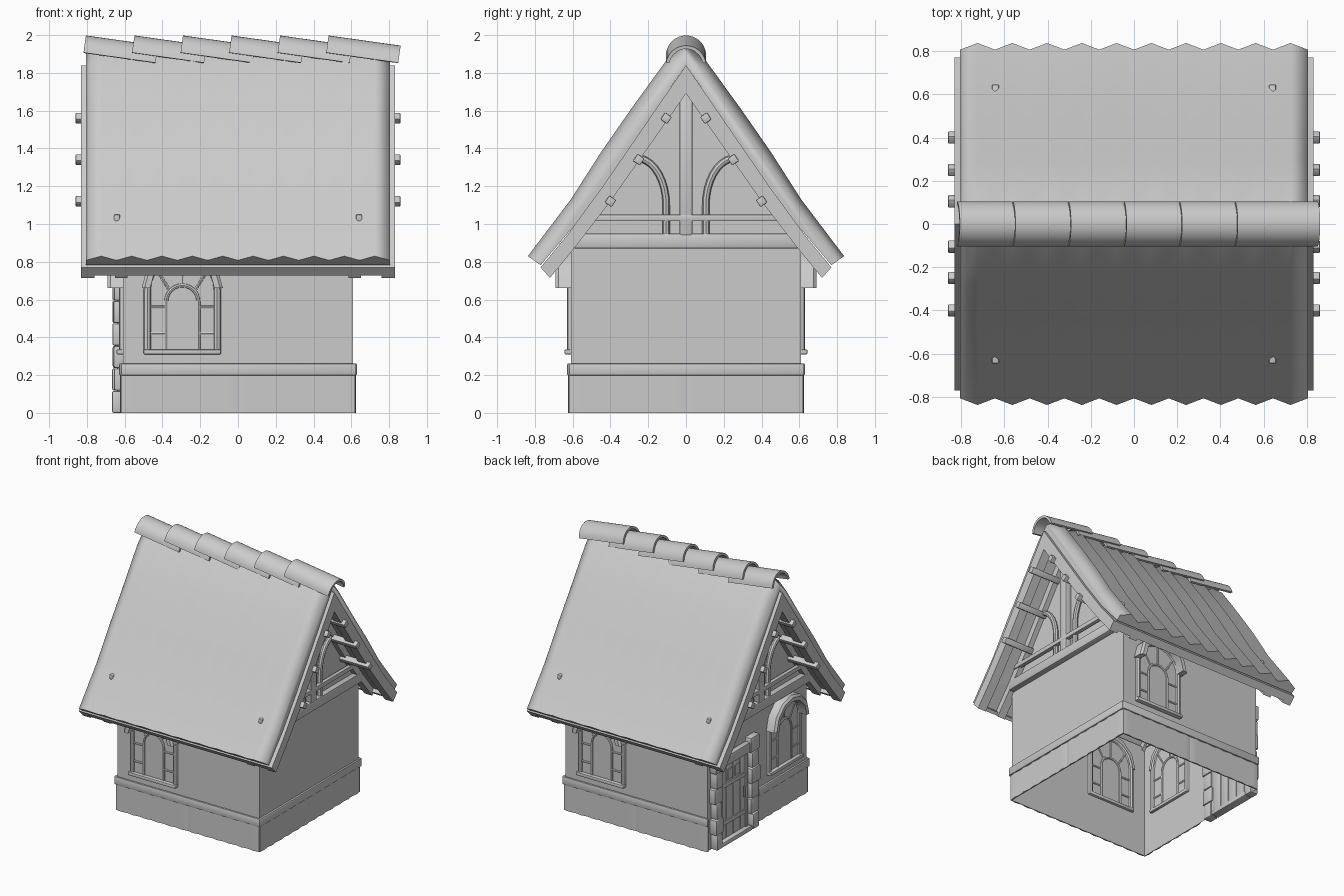
import bpy, bmesh, random
from math import sin, cos, pi, radians
from mathutils import Matrix, Vector

random.seed(4)
cube = bpy.data.objects.get("Cube")
if cube:
    bpy.data.objects.remove(cube, do_unlink=True)

grey = bpy.data.materials.new("plain grey")
grey.use_nodes = True
grey.diffuse_color = (0.6, 0.6, 0.6, 1)
grey.node_tree.nodes["Principled BSDF"].inputs["Base Color"].default_value = (0.6, 0.6, 0.6, 1)


def finish(name, bm, smooth=32, bevel=0, place=None):
    if bevel:
        bmesh.ops.bevel(bm, geom=bm.edges[:], offset=bevel, segments=2, profile=0.5, affect='EDGES')
    bmesh.ops.recalc_face_normals(bm, faces=bm.faces[:])
    mesh = bpy.data.meshes.new(name)
    bm.to_mesh(mesh)
    bm.free()
    mesh.materials.append(grey)
    obj = bpy.data.objects.new(name, mesh)
    bpy.context.collection.objects.link(obj)
    if place:
        obj.matrix_world = place
    if smooth:
        bpy.ops.object.select_all(action='DESELECT')
        obj.select_set(True)
        bpy.context.view_layer.objects.active = obj
        bpy.ops.object.shade_smooth_by_angle(angle=radians(smooth))


def loft(name, rings, smooth=32, bevel=0, place=None):
    """Skin a list of closed rings that share one point count."""
    bm = bmesh.new()
    rows = [[bm.verts.new(p) for p in ring] for ring in rings]
    n = len(rows[0])
    for a, b in zip(rows, rows[1:]):
        for i in range(n):
            j = (i + 1) % n
            bm.faces.new((a[i], a[j], b[j], b[i]))
    bm.faces.new(rows[0])
    bm.faces.new(rows[-1])
    finish(name, bm, smooth, bevel, place)


def box(name, lo, hi, bevel=0, place=None):
    ring = [(lo[0], lo[1]), (hi[0], lo[1]), (hi[0], hi[1]), (lo[0], hi[1])]
    loft(name, [[(x, y, z) for x, y in ring] for z in (lo[2], hi[2])], 32 if bevel else 0, bevel, place)


def prism_x(name, outline, x0, x1):
    loft(name, [[(x, y, z) for y, z in outline] for x in (x0, x1)], 0)


def tube(name, path, r, place=None, sides=8):
    """Round bar along a flat path of points."""
    pts = [Vector(p) for p in path]
    plane = Vector((1, 0, 0)) if all(abs(p.x - pts[0].x) < 1e-5 for p in pts) else Vector((0, 1, 0))
    rings = []
    for i, p in enumerate(pts):
        t = (pts[min(i + 1, len(pts) - 1)] - pts[max(i - 1, 0)]).normalized()
        side = t.cross(plane).normalized()
        rings.append([p + r * (side * cos(2 * pi * k / sides) + plane * sin(2 * pi * k / sides))
                      for k in range(sides)])
    loft(name, rings, place=place)


def chevron(upper, lower):
    """Closed outline between two half profiles mirrored about the ridge."""
    half = lambda pts: [(-y, z) for y, z in pts[:0:-1]] + list(pts)
    return half(upper) + half(lower)[::-1]


# Walls as one open-bottomed sheet, with gables rising under the roof
W = 0.61
bm = bmesh.new()
foot = {(i, j): bm.verts.new((i * W, j * W, 0)) for i in (-1, 1) for j in (-1, 1)}
head = {(i, j): bm.verts.new((i * W, j * W, 0.88)) for i in (-1, 1) for j in (-1, 1)}
for s in (-1, 1):
    peak = bm.verts.new((s * W, 0, 1.76))
    bm.faces.new((foot[s, -1], foot[s, 1], head[s, 1], peak, head[s, -1]))
    bm.faces.new((foot[-1, s], foot[1, s], head[1, s], head[-1, s]))
finish("walls", bm, 0)

# Ribbed plinth panels and the rounded sill beam above; the right side stops at the doorway
for name, turn, starts in (("front", 0, (-0.62, 0)), ("left", 90, (-0.62, 0)),
                           ("back", 180, (-0.62, 0)), ("right", -90, (0,))):
    place = Matrix.Rotation(radians(turn), 4, 'Z')
    for start in starts:
        ribs = [(start + 0.62 * k / 12, -0.616 - 0.008 * (k % 2)) for k in range(13)]
        ring = ribs + [(start + 0.62, -0.611), (start, -0.611)]
        loft("plinth_panel_" + name, [[(x, y, z) for x, y in ring] for z in (0, 0.2)], 45, place=place)
    box("sill_beam_" + name, (starts[0], -0.63, 0.198), (0.626, -0.611, 0.262), 0.008, place)

# Roof covering: ridged boards running down the slope
over = [(0, 1.95), (0.105, 1.865), (0.29, 1.61), (0.45, 1.38), (0.61, 1.13), (0.837, 0.83)]
under = [(0, 1.84), (0.07, 1.74), (0.27, 1.43), (0.41, 1.24), (0.55, 1.04), (0.77, 0.782)]
rings = []
for i in range(21):
    rise = 1 if i % 2 else 0.54
    top = [(a + (c - a) * rise, b + (d - b) * rise) for (a, b), (c, d) in zip(under, over)]
    rings.append([(-0.804 + 0.0804 * i, y, z) for y, z in chevron(top, under)])
loft("roof_covering", rings, 70)

# Roof deck, verge boards, wall rafters and eave boards
high = [(0, 1.84), (0.44, 1.2), (0.63, 0.94), (0.77, 0.77)]
deep = [(0, 1.69), (0.4, 1.12), (0.585, 0.88), (0.72, 0.715)]
mid = [(a + (c - a) * 0.4, b + (d - b) * 0.4) for (a, b), (c, d) in zip(high, deep)]
prism_x("roof_deck", chevron(high, mid), -0.8, 0.8)
for s, side in ((-1, "right"), (1, "left")):
    prism_x("verge_board_" + side, chevron(high, deep), s * 0.76, s * 0.83)
    prism_x("wall_rafter_" + side, chevron(high, deep), s * 0.585, s * 0.65)
    eave = [(0.768, 0.77), (0.731, 0.728), (0.716, 0.746), (0.753, 0.79)]
    prism_x("eave_board_" + ("back" if s > 0 else "front"), [(s * y, z) for y, z in eave], -0.82, 0.82)

# Ridge tiles: overlapping tilted half pipes
for i in range(6):
    place = Matrix.Translation((-0.82 + 0.257 * i, 0, 1.893)) @ Matrix.Rotation(radians(8), 4, 'Y')
    arc = [radians(8 + 164 * k / 16) for k in range(17)]
    ring = [(0.106 * cos(a), 0.106 * sin(a)) for a in arc] + [(0.088 * cos(a), 0.088 * sin(a)) for a in arc[::-1]]
    loft("ridge_tile", [[(x, y, z) for y, z in ring] for x in (0, 0.385)], place=place)

# Gable timber framing
for s, side in ((-1, "right"), (1, "left")):
    def beam(name, y, z, bevel):
        xa, xb = sorted((s * 0.6, s * 0.655))
        box(name + "_" + side, (xa, y[0], z[0]), (xb, y[1], z[1]), bevel)
    beam("tie_beam", (-0.6, 0.6), (0.87, 0.95), 0.014)
    beam("king_post", (-0.035, 0.035), (0.94, 1.7), 0.01)
    box("collar_bar_" + side, (s * 0.641 - 0.016, -0.645, 1.015), (s * 0.641 + 0.016, 0.645, 1.05), 0.006)
    for m in (-1, 1):
        arc = [(s * 0.63, m * (0.265 - 0.16 * cos(a)), 1.1 + 0.25 * sin(a))
               for a in [radians(82 * k / 8) for k in range(9)]]
        tube("curved_brace_" + side, [(s * 0.63, m * 0.105, 0.94)] + arc, 0.019)
        # Short purlin ends running out past the verge
        for y, z in ((0.4, 1.12), (0.25, 1.34), (0.105, 1.56)):
            place = Matrix.Translation((s * 0.73, m * y, z)) @ Matrix.Rotation(-m * radians(55), 4, 'X')
            box("purlin_" + side, (-0.13, -0.022, -0.022), (0.13, 0.022, 0.022), 0.005, place)


def arch(r, spring, foot, depth=0.0, n=12):
    curve = [(r * cos(pi * k / n), depth, spring + r * sin(pi * k / n)) for k in range(n + 1)]
    return [(r, depth, foot)] + curve + [(-r, depth, foot)]


# Arched windows with hoods
def window(side, x, y, turn):
    place = Matrix.Translation((x, y, 0)) @ Matrix.Rotation(radians(turn), 4, 'Z')
    loft("window_pane_" + side, [arch(0.185, 0.65, 0.33, d) for d in (-0.004, 0.004)], 0, place=place)
    tube("window_frame_" + side, arch(0.185, 0.65, 0.33), 0.02, place)
    tube("window_inner_arch_" + side, arch(0.085, 0.59, 0.33), 0.012, place)
    for m in (-1, 1):
        for z in (0.42, 0.56):
            tube("window_bar_" + side, [(m * 0.085, 0, z), (m * 0.185, 0, z)], 0.01, place)
    for a in (40, 90, 140):
        c, d = cos(radians(a)), sin(radians(a))
        tube("window_spoke_" + side, [(0.085 * c, 0, 0.59 + 0.085 * d), (0.185 * c, 0, 0.65 + 0.185 * d)], 0.009, place)
    box("window_sill_" + side, (-0.205, -0.033, 0.31), (0.205, 0.02, 0.336), 0.006, place)
    rings = []
    for k in range(7):
        c, d = cos(pi * k / 6), sin(pi * k / 6)
        rings.append([(r * c, w, 0.66 + r * d) for r, w in
                      ((0.17, 0.015), (0.215, 0.015), (0.215, -0.065), (0.2, -0.08), (0.17, -0.08))])
    loft("window_hood_" + side, rings, place=place)


window("front", -0.295, -W, 0)
window("back", 0.295, W, 180)
window("right", -W, -0.33, -90)

# Door with stone surround on the right side
for y, width in ((0.53, 0.036), (0.085, 0.042)):
    for i in range(6):
        half = width + (0.012 if i % 2 else 0) + random.uniform(-0.004, 0.004)
        box("door_stone", (-0.668 + random.uniform(0, 0.012), y - half, i * 0.119),
            (-0.6, y + half, i * 0.119 + 0.117), 0.01)
box("door_lintel", (-0.65, 0.12, 0.6), (-0.6, 0.5, 0.68), 0.012)
box("door_step", (-0.665, 0.13, 0), (-0.6, 0.5, 0.035), 0.008)
for i in range(4):
    y = 0.145 + i * 0.085
    box("door_plank", (-0.628, y, 0.03), (-0.604, y + 0.082, 0.61), 0.005)
for y in (0.15, 0.46):
    box("door_post", (-0.64, y, 0.03), (-0.604, y + 0.025, 0.61), 0.005)
for z in (0.14, 0.43):
    box("door_strap", (-0.636, 0.17, z), (-0.62, 0.46, z + 0.03), 0.004)
for y in (0.24, 0.33):
    box("door_light", (-0.634, y, 0.48), (-0.626, y + 0.06, 0.56))
tube("door_handle", [(-0.645, 0.2, 0.28), (-0.645, 0.2, 0.36)], 0.01)
